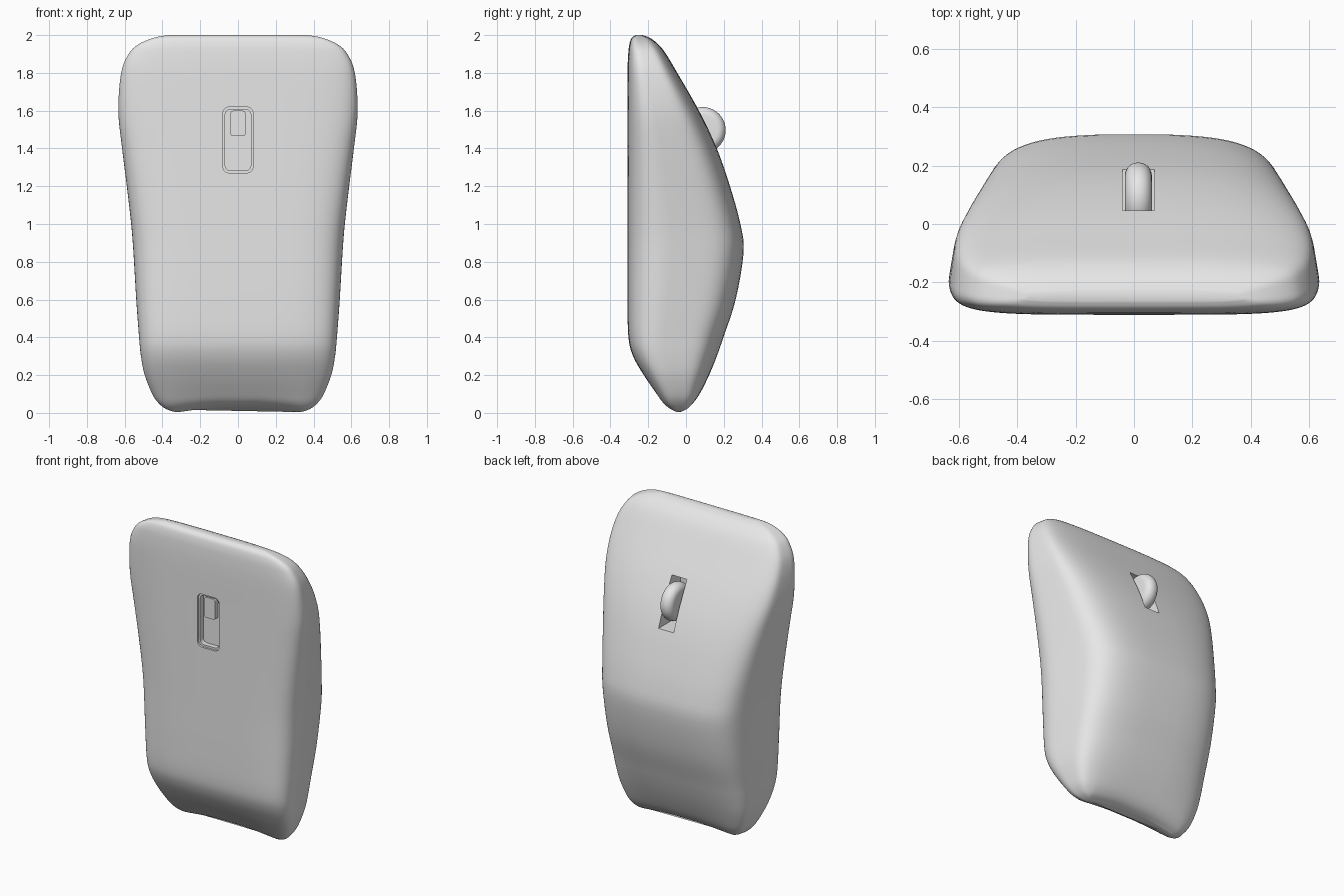
import bpy, bmesh, math
from mathutils import Vector, Matrix

cube = bpy.data.objects.get("Cube")
if cube:
    bpy.data.objects.remove(cube, do_unlink=True)

grey = bpy.data.materials.new("light_grey")
grey.use_nodes = True
grey.diffuse_color = (0.8, 0.8, 0.8, 1)
grey.node_tree.nodes["Principled BSDF"].inputs["Base Color"].default_value = grey.diffuse_color


def make_object(name, bm):
    bmesh.ops.recalc_face_normals(bm, faces=bm.faces[:])
    mesh = bpy.data.meshes.new(name)
    bm.to_mesh(mesh)
    bm.free()
    mesh.materials.append(grey)
    obj = bpy.data.objects.new(name, mesh)
    bpy.context.collection.objects.link(obj)
    return obj


def activate(obj):
    bpy.ops.object.select_all(action='DESELECT')
    obj.select_set(True)
    bpy.context.view_layer.objects.active = obj


def smooth(obj, degrees=40):
    activate(obj)
    bpy.ops.object.shade_smooth_by_angle(angle=math.radians(degrees))


def block(name, x, y, z, radius=0):
    """Box between (low, high) limits, corners rounded about the y axis."""
    bm = bmesh.new()
    bmesh.ops.create_cube(bm, size=1)
    for v in bm.verts:
        v.co = [lo + (c + 0.5) * (hi - lo) for c, (lo, hi) in zip(v.co, (x, y, z))]
    if radius:
        rails = [e for e in bm.edges
                 if abs(e.verts[0].co.y - e.verts[1].co.y) > 1e-4]
        bmesh.ops.bevel(bm, geom=rails, offset=radius, segments=5,
                        profile=0.5, affect='EDGES')
    return make_object(name, bm)


def cut(target, cutter):
    cutter.hide_render = True
    mod = target.modifiers.new("cut", 'BOOLEAN')
    mod.operation, mod.solver, mod.object = 'DIFFERENCE', 'EXACT', cutter
    activate(target)
    bpy.ops.object.modifier_apply(modifier=mod.name)
    bpy.data.objects.remove(cutter, do_unlink=True)


def catmull(a, b, c, d, t):
    return 0.5 * (2 * b + (c - a) * t + (2 * a - 5 * b + 4 * c - d) * t * t
                  + (3 * b - a - 3 * c + d) * t ** 3)


# Body stations: height, half width, front depth, back depth
stations = [Vector(s) for s in (
    (0, .32, -.05, -.02), (.02, .38, -.09, .02), (.05, .42, -.125, .05),
    (.1, .455, -.16, .08), (.2, .495, -.225, .125), (.3, .515, -.28, .165),
    (.4, .525, -.305, .2), (.6, .54, -.31, .265), (.85, .555, -.31, .307),
    (1.0, .567, -.31, .29), (1.2, .59, -.31, .235), (1.4, .615, -.31, .165),
    (1.6, .635, -.31, .07), (1.8, .62, -.31, -.045), (1.9, .58, -.306, -.105),
    (1.95, .53, -.3, -.145), (1.985, .45, -.288, -.19), (2, .37, -.265, -.23))]


def section(z, half, front, back, count=96, power=5):
    """Rounded section narrowing to a crowned back."""
    middle, depth = (front + back) / 2, (back - front) / 2
    taper = 0.03 + 0.25 * max(back, 0)
    crown = min(0.03, 0.12 * depth)
    for i in range(count):
        a = 2 * math.pi * (i + 0.5) / count
        u = math.copysign(abs(math.cos(a)) ** (2 / power), math.cos(a))
        v = math.copysign(abs(math.sin(a)) ** (2 / power), math.sin(a))
        x = half * u * (1 - taper * max(0, v + 0.4))
        y = middle + depth * v - crown * u * u * max(v, 0)
        # shallow dip along the lower edge
        dip = 0.03 * max(0, 1 - (x / 0.34) ** 2) * max(0, 1 - z / 0.3) ** 2
        yield x, y, z + dip


bm = bmesh.new()
rings = []
steps = 4
last = len(stations) - 1
for k in range(last * steps + 1):
    i = min(k // steps, last - 1)
    near = [stations[min(max(i + j, 0), last)] for j in (-1, 0, 1, 2)]
    row = catmull(*near, k / steps - i)
    rings.append([bm.verts.new(p) for p in section(*row)])
for low, high in zip(rings, rings[1:]):
    for i in range(len(low)):
        bm.faces.new((low[i - 1], low[i], high[i], high[i - 1]))
bm.faces.new(rings[0])
bm.faces.new(rings[-1])
body = make_object("mouse_body", bm)
smooth(body, 60)

# Switch recess in the base, with a stepped rim
cut(body, block("rim_cutter", (-.08, .08), (-.4, -.297), (1.27, 1.62), .035))
cut(body, block("recess_cutter", (-.068, .068), (-.4, -.265), (1.283, 1.607), .027))
block("power_switch", (-.04, .04), (-.295, -.26), (1.465, 1.6), .015)

# Scroll wheel slot in the back
cut(body, block("wheel_slot_cutter", (-.04, .07), (-.04, .4), (1.34, 1.64)))

# Scroll wheel with a fully rounded rim
bm = bmesh.new()
bmesh.ops.create_cone(bm, cap_ends=True, segments=64, radius1=.122, radius2=.122,
                      depth=.092, matrix=Matrix.Rotation(math.pi / 2, 4, 'Y'))
rim = [e for e in bm.edges if abs(e.verts[0].co.x - e.verts[1].co.x) < 1e-4]
bmesh.ops.bevel(bm, geom=rim, offset=.044, segments=8, profile=0.5, affect='EDGES')
bmesh.ops.translate(bm, verts=bm.verts[:], vec=(.015, .088, 1.497))
wheel = make_object("scroll_wheel", bm)
smooth(wheel)
